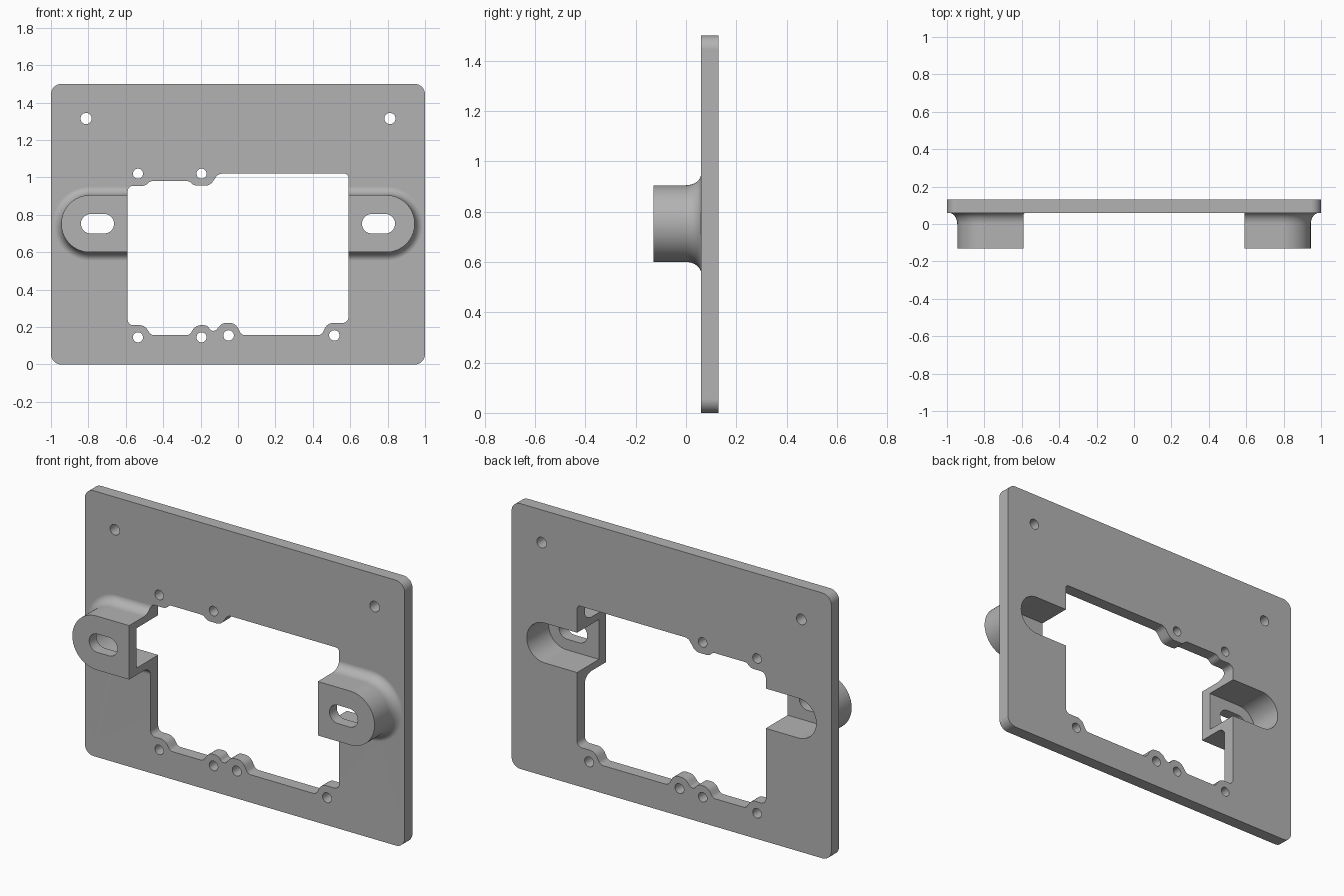
import bpy, bmesh, math
from mathutils import Vector

cube = bpy.data.objects.get("Cube")
if cube:
    bpy.data.objects.remove(cube, do_unlink=True)

gray = bpy.data.materials.new("plain gray")
gray.use_nodes = True
color = (0.45, 0.45, 0.45, 1)
gray.diffuse_color = color
gray.node_tree.nodes["Principled BSDF"].inputs["Base Color"].default_value = color

FRONT, BACK, LUG_FRONT = 0.06, 0.13, -0.13
MID_Z = 0.7525
LUG_X, LUG_R = 0.7925, 0.1525


def rounded(corners, steps=8):
    """Outline in the XZ plane from (x, z, radius) corners."""
    points = []
    for i, (x, z, r) in enumerate(corners):
        p = Vector((x, z))
        prev, nxt = corners[i - 1], corners[(i + 1) % len(corners)]
        a, b = Vector(prev[:2]) - p, Vector(nxt[:2]) - p
        limit = 0.499 * min(a.length, b.length)
        half = a.angle(b) / 2
        a.normalize()
        b.normalize()
        t = min(r / math.tan(half), limit)
        r = t * math.tan(half)
        center = p + (a + b).normalized() * (r / math.sin(half))
        start, end = p + a * t - center, p + b * t - center
        sweep = start.angle_signed(end)
        for k in range(steps + 1):
            angle = -sweep * k / steps
            c, s = math.cos(angle), math.sin(angle)
            points.append((center.x + start.x * c - start.y * s,
                           center.y + start.x * s + start.y * c))
    return points


def box(x1, x2, z1, z2, r, steps=8):
    return rounded([(x1, z1, r), (x2, z1, r), (x2, z2, r), (x1, z2, r)], steps)


def loft(name, rings):
    """Closed solid through (y, outline) rings."""
    bm = bmesh.new()
    loops = [[bm.verts.new((x, y, z)) for x, z in pts] for y, pts in rings]
    bm.faces.new(loops[0])
    bm.faces.new(loops[-1])
    n = len(loops[0])
    for low, high in zip(loops, loops[1:]):
        for i in range(n):
            j = (i + 1) % n
            bm.faces.new((low[i], low[j], high[j], high[i]))
    bmesh.ops.recalc_face_normals(bm, faces=bm.faces)
    mesh = bpy.data.meshes.new(name)
    bm.to_mesh(mesh)
    bm.free()
    mesh.materials.append(gray)
    obj = bpy.data.objects.new(name, mesh)
    bpy.context.collection.objects.link(obj)
    return obj


def combine(target, tool, operation):
    mod = target.modifiers.new("combine", "BOOLEAN")
    mod.operation, mod.object, mod.solver = operation, tool, "EXACT"
    bpy.context.view_layer.objects.active = target
    bpy.ops.object.modifier_apply(modifier=mod.name)
    bpy.data.objects.remove(tool, do_unlink=True)


def cut(outline, y1=-0.3, y2=0.3):
    combine(plate, loft("cutter", [(y1, outline), (y2, outline)]), "DIFFERENCE")


def lug_outline(side, grow):
    """Half-round tab whose straight end runs into the window."""
    r = LUG_R + grow
    pts = [(0.5, MID_Z - r)]
    for k in range(33):
        a = math.pi * (k / 32 - 0.5)
        pts.append((LUG_X + r * math.cos(a), MID_Z + r * math.sin(a)))
    pts.append((0.5, MID_Z + r))
    return [(side * x, z) for x, z in pts]


# Back plate
sheet = box(-1, 1, 0, 1.5, 0.055)
plate = loft("mounting_plate", [(FRONT, sheet), (BACK, sheet)])

# Lugs with a curved flare where they meet the plate
for side in (-1, 1):
    rings = [(LUG_FRONT, lug_outline(side, 0))]
    for k in range(9):
        a = math.pi / 2 * k / 8
        rings.append((0.06 * math.sin(a), lug_outline(side, 0.046 * (1 - math.cos(a)))))
    rings.append((FRONT + 0.03, lug_outline(side, 0.046)))
    combine(plate, loft("lug", rings), "UNION")

# Window with bulges around the screw holes
window = rounded([
    (-.59, .21, .03), (-.5, .21, .05), (-.465, .157, .03),
    (-.26, .157, .03), (-.225, .21, .05), (-.165, .21, .05),
    (-.145, .18, .03), (-.12, .18, .03), (-.085, .222, .05),
    (-.015, .222, .05), (.02, .157, .03), (.445, .157, .03),
    (.48, .222, .05), (.59, .222, .03), (.59, 1.02, .02),
    (-.105, 1.02, .04), (-.15, .956, .05), (-.235, .956, .05),
    (-.26, .98, .03), (-.47, .98, .03), (-.495, .955, .05), (-.59, .955, .03)])
cut(window)

# Rear pockets open to the window, and slots through the lug fronts
for side in (-1, 1):
    r = LUG_R - 0.04
    xs = sorted((side * 0.3, side * (LUG_X + r)))
    cut(box(*xs, MID_Z - r, MID_Z + r, r, 14), LUG_FRONT + 0.065, 0.3)
    xs = sorted((side * 0.663, side * 0.84))
    cut(box(*xs, MID_Z - 0.052, MID_Z + 0.052, 0.052), -0.3, 0)

# Screw holes
holes = [(-.812, 1.315, .03), (.812, 1.315, .03)]
holes += [(x, z, .027) for x in (-.535, -.195) for z in (.145, 1.02)]
holes += [(x, .155, .028) for x in (-.05, .515)]
for x, z, r in holes:
    cut(box(x - r, x + r, z - r, z + r, r, 6))

# Smooth curved walls, crisp edges
bpy.ops.object.select_all(action="DESELECT")
plate.select_set(True)
bpy.context.view_layer.objects.active = plate
bpy.ops.object.shade_smooth_by_angle(angle=math.radians(30))
weighted = plate.modifiers.new("even shading", "WEIGHTED_NORMAL")
weighted.keep_sharp = True
